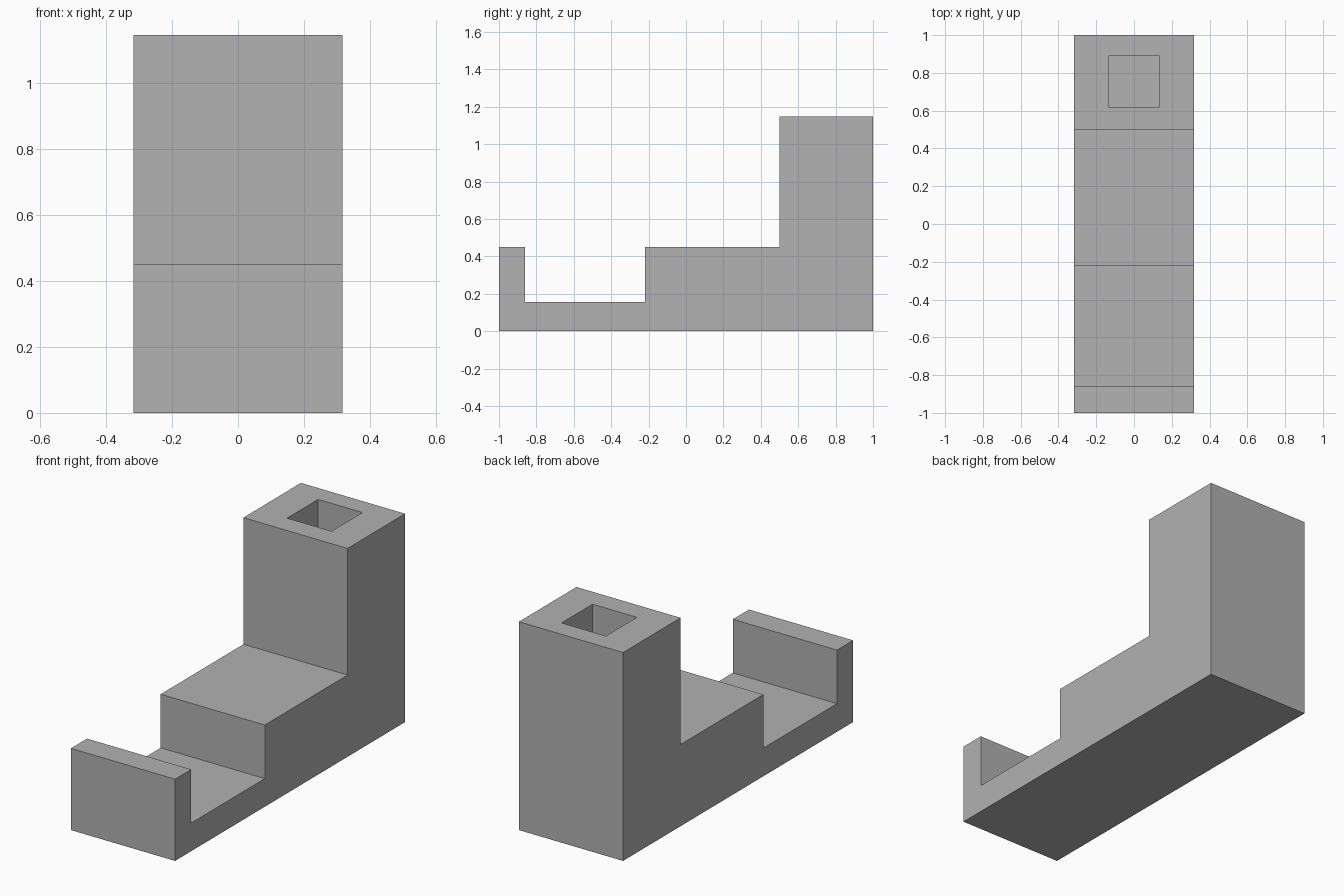
import bpy
import bmesh

if "Cube" in bpy.data.objects:
    bpy.data.objects.remove(bpy.data.objects["Cube"], do_unlink=True)

HALF_WIDTH = 0.317
HEIGHT = 1.147
STEP = 0.45
FLOOR = 0.155

# Single matte grey
grey = bpy.data.materials.new("plain grey")
grey.use_nodes = True
colour = (0.445, 0.445, 0.445, 1.0)
grey.diffuse_color = colour
grey.node_tree.nodes["Principled BSDF"].inputs["Base Color"].default_value = colour


def extrude_profile(name, profile, half_width):
    """Extrude a closed (y, z) outline along x."""
    bm = bmesh.new()
    face = bm.faces.new([bm.verts.new((-half_width, y, z)) for y, z in profile])
    side = bmesh.ops.extrude_face_region(bm, geom=[face])
    moved = [v for v in side["geom"] if isinstance(v, bmesh.types.BMVert)]
    bmesh.ops.translate(bm, verts=moved, vec=(2 * half_width, 0, 0))
    bmesh.ops.recalc_face_normals(bm, faces=bm.faces)
    mesh = bpy.data.meshes.new(name)
    bm.to_mesh(mesh)
    bm.free()
    mesh.materials.append(grey)
    obj = bpy.data.objects.new(name, mesh)
    bpy.context.collection.objects.link(obj)
    return obj


# Stepped body: front lip, tray, middle step and rear tower
body = extrude_profile("stand_body", [
    (-1, 0), (1, 0), (1, HEIGHT), (0.5, HEIGHT), (0.5, STEP),
    (-0.22, STEP), (-0.22, FLOOR), (-0.86, FLOOR), (-0.86, STEP), (-1, STEP),
], HALF_WIDTH)

# Square pocket sunk into the tower, leaving a floor as thick as the tray
cutter = extrude_profile("pocket_cutter", [
    (0.62, FLOOR), (0.89, FLOOR), (0.89, HEIGHT + 0.1), (0.62, HEIGHT + 0.1),
], 0.135)
cutter.hide_render = True

pocket = body.modifiers.new("pocket", 'BOOLEAN')
pocket.operation = 'DIFFERENCE'
pocket.solver = 'EXACT'
pocket.object = cutter
bpy.context.view_layer.objects.active = body
bpy.ops.object.modifier_apply(modifier=pocket.name)
bpy.data.objects.remove(cutter, do_unlink=True)
